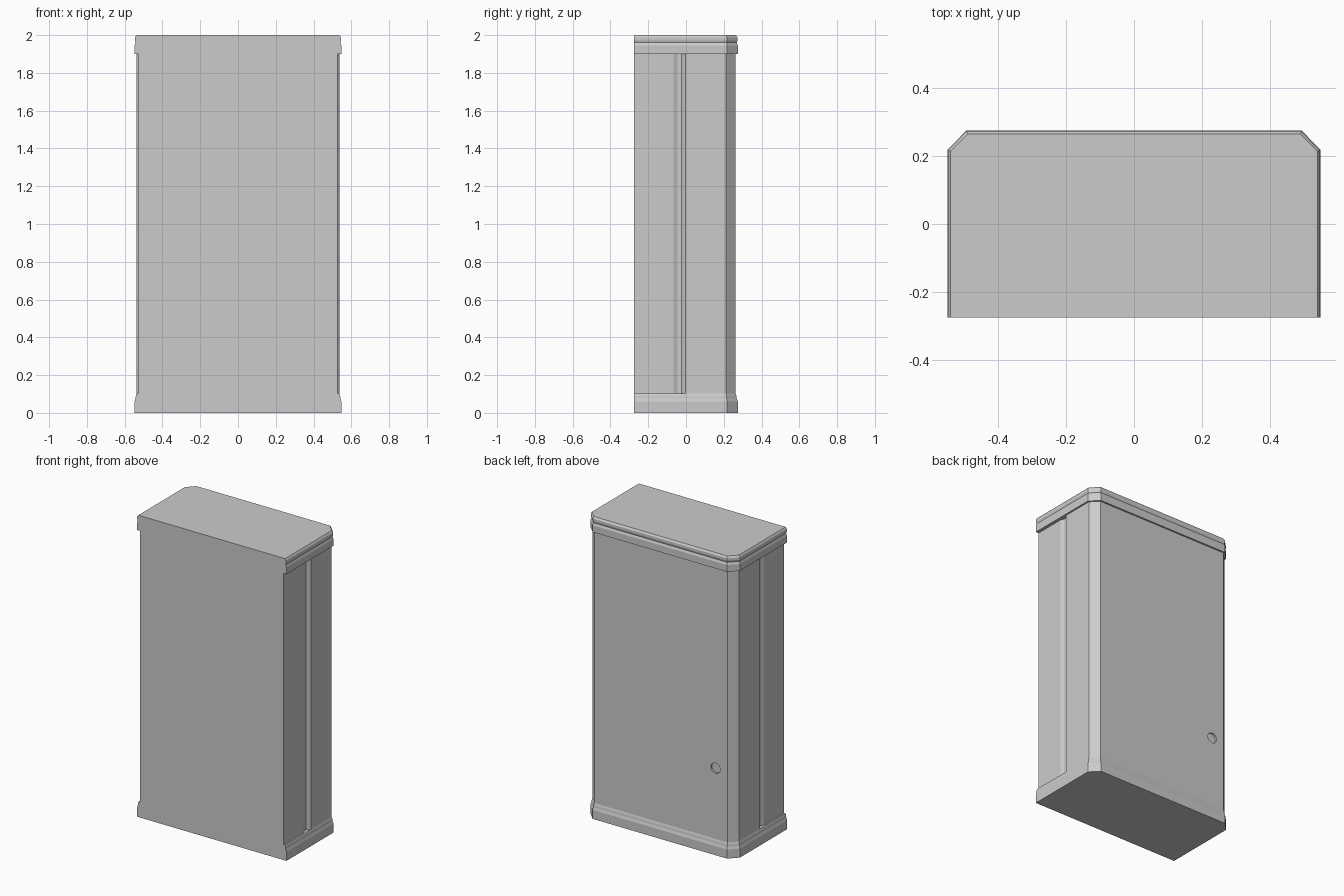
import bpy
import bmesh
import math

old = bpy.data.objects.get("Cube")
if old:
    bpy.data.objects.remove(old, do_unlink=True)

grey = bpy.data.materials.new("plain_grey")
grey.use_nodes = True
colour = (0.6, 0.6, 0.6, 1)
grey.diffuse_color = colour
grey.node_tree.nodes["Principled BSDF"].inputs["Base Color"].default_value = colour

FRONT = -0.275


def mirrored(half):
    """Close a right-hand outline with its mirror image."""
    return half + [(-x, y) for x, y in reversed(half)]


def loft(name, rings):
    """Skin a stack of (outline, height) rings and cap both ends."""
    bm = bmesh.new()
    loops = [[bm.verts.new((x, y, z)) for x, y in outline] for outline, z in rings]
    for low, high in zip(loops, loops[1:]):
        n = len(low)
        for i in range(n):
            j = (i + 1) % n
            bm.faces.new((low[i], low[j], high[j], high[i]))
    bm.faces.new(list(reversed(loops[0])))
    bm.faces.new(loops[-1])
    bmesh.ops.recalc_face_normals(bm, faces=bm.faces)
    mesh = bpy.data.meshes.new(name)
    bm.to_mesh(mesh)
    bm.free()
    mesh.materials.append(grey)
    obj = bpy.data.objects.new(name, mesh)
    bpy.context.collection.objects.link(obj)
    return obj


def moulding_outline(grow):
    """Cabinet outline with two clipped corners, grown outwards."""
    side = 0.537 + grow
    return mirrored([(side, FRONT), (side, 0.213 + 0.4 * grow),
                     (0.488 + 0.4 * grow, 0.263 + grow)])


def moulding(name, profile):
    return loft(name, [(moulding_outline(grow), z) for grow, z in profile])


# Tall body with a shallow vertical groove on each side
body_outline = mirrored([(0.527, FRONT), (0.527, -0.066), (0.517, -0.045),
                         (0.517, -0.024), (0.537, -0.003), (0.537, 0.213),
                         (0.488, 0.263)])
body = loft("cabinet_body", [(body_outline, 0.08), (body_outline, 1.92)])

# Stepped mouldings round the foot and the top
moulding("base_moulding", [(0.011, 0), (0.011, 0.06), (0.006, 0.075),
                           (0.004, 0.09), (0, 0.102)])
moulding("top_moulding", [(0.011, 1.9), (0.011, 1.945), (0.005, 1.96),
                          (0.009, 1.972), (0.009, 1.988), (0.001, 2)])

# Round finger recess in the door
circle = [(0.034 * math.cos(a * math.tau / 24), 0.034 * math.sin(a * math.tau / 24))
          for a in range(24)]
cutter = loft("recess_cutter", [(circle, -0.012), (circle, 0.03)])
cutter.rotation_euler.x = -math.pi / 2
cutter.location = (-0.4, 0.263, 0.57)
cutter.hide_render = True
cutter.hide_set(True)
cut = body.modifiers.new("finger_recess", "BOOLEAN")
cut.operation = "DIFFERENCE"
cut.solver = "EXACT"
cut.object = cutter
